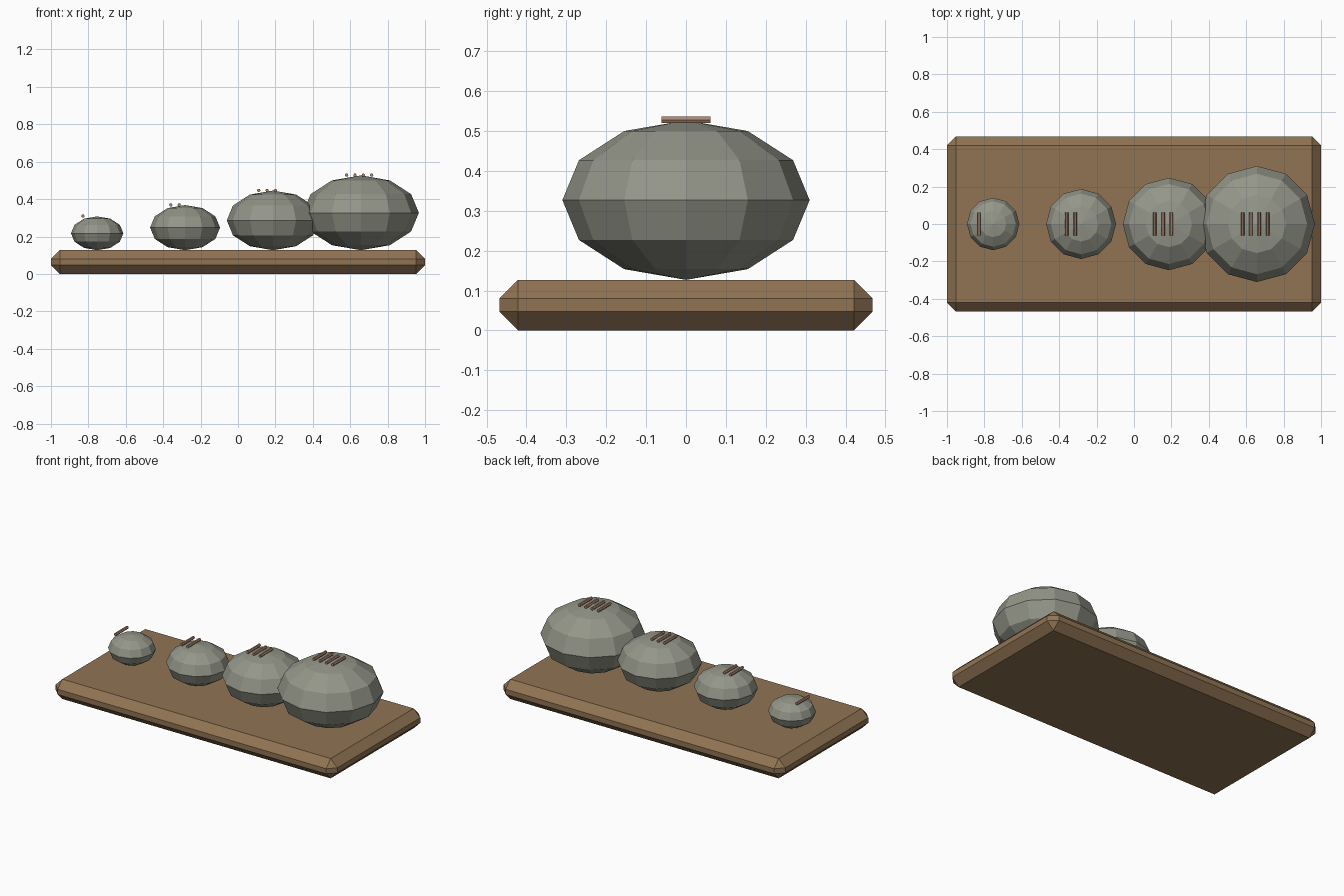
import bpy
import bmesh
from math import pi
from mathutils import Matrix

cube = bpy.data.objects.get("Cube")
if cube:
    bpy.data.objects.remove(cube, do_unlink=True)


def material(name, rgb):
    mat = bpy.data.materials.new(name)
    mat.use_nodes = True
    mat.diffuse_color = (*rgb, 1)
    mat.node_tree.nodes["Principled BSDF"].inputs["Base Color"].default_value = (*rgb, 1)
    return mat


def add_part(name, bm, mat):
    mesh = bpy.data.meshes.new(name)
    bm.to_mesh(mesh)
    bm.free()
    mesh.materials.append(mat)
    obj = bpy.data.objects.new(name, mesh)
    bpy.context.collection.objects.link(obj)
    return obj


wood = material("warm wood", (0.28, 0.173, 0.087))
stone = material("grey stone", (0.296, 0.305, 0.25))
clay = material("reddish clay", (0.42, 0.235, 0.16))

# Chamfered base board
BOARD_TOP = 0.127
bm = bmesh.new()
bmesh.ops.create_cube(bm, size=1)
bmesh.ops.scale(bm, vec=(2, 0.936, BOARD_TOP), verts=bm.verts)
bmesh.ops.translate(bm, vec=(0, 0, BOARD_TOP / 2), verts=bm.verts)
bmesh.ops.bevel(bm, geom=bm.edges[:], offset=0.047, segments=1, affect='EDGES')
add_part("board", bm, wood)

# Row of flattened stones, each carrying a count of small bars
FLATTEN = 0.645
for i, radius in enumerate((0.14, 0.187, 0.247, 0.31)):
    x = -0.753 + 0.47 * i
    height = radius * FLATTEN
    bm = bmesh.new()
    bmesh.ops.create_uvsphere(bm, u_segments=12, v_segments=6, radius=radius)
    bmesh.ops.scale(bm, vec=(1, 1, FLATTEN), verts=bm.verts)
    body = add_part(f"stone_{i + 1}", bm, stone)
    body.location = (x, 0, BOARD_TOP + height)

    # Tally bars resting at the crown
    for j in range(i + 1):
        bm = bmesh.new()
        bmesh.ops.create_cone(bm, cap_ends=True, segments=6, radius1=0.0094,
                              radius2=0.0094, depth=0.124)
        bmesh.ops.rotate(bm, matrix=Matrix.Rotation(pi / 2, 3, 'Z'), verts=bm.verts)
        bmesh.ops.rotate(bm, matrix=Matrix.Rotation(pi / 2, 3, 'X'), verts=bm.verts)
        bar = add_part(f"tally_bar_{i + 1}_{j + 1}", bm, clay)
        bar.location = (x - 0.076 + 0.0445 * j, 0, BOARD_TOP + 2 * height + 0.001)
